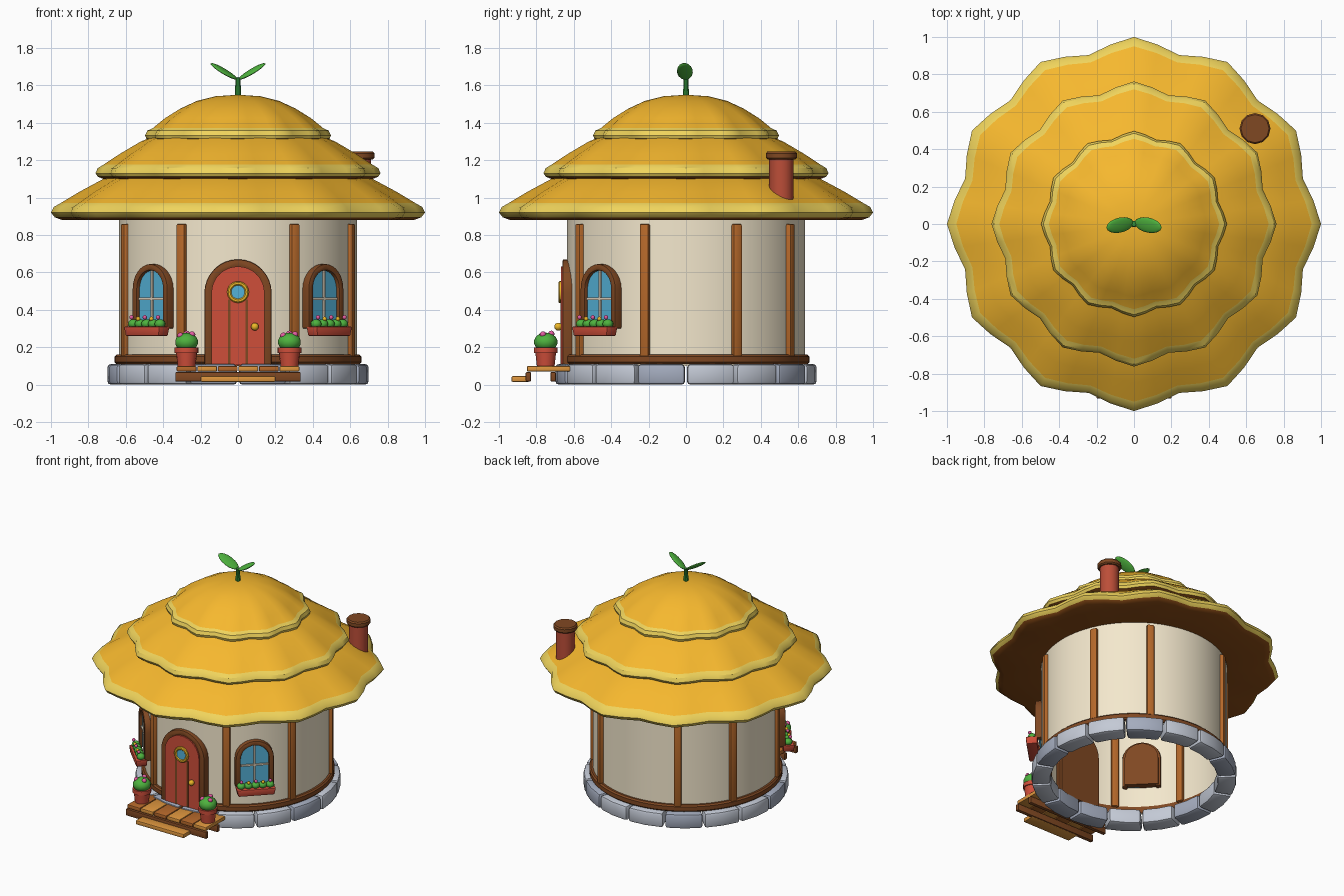
import bpy, bmesh
from math import sin, cos, pi, radians
from mathutils import Matrix, Vector

if "Cube" in bpy.data.objects:
    bpy.data.objects.remove(bpy.data.objects["Cube"])


def lin(c):
    return tuple((v / 255 / 12.92 if v < 10 else ((v / 255 + 0.055) / 1.055) ** 2.4) for v in c) + (1,)


PAL = dict(cream=(244, 232, 205), wood=(181, 104, 42), dark=(128, 72, 34), plank=(222, 150, 62),
           red=(207, 78, 58), brick=(188, 78, 56), thatch=(246, 184, 46), rim=(240, 212, 92),
           under=(140, 76, 22), green=(78, 178, 62), leaf=(52, 150, 58), pink=(226, 92, 160),
           gold=(238, 184, 40), glass=(84, 178, 216), stone_a=(196, 202, 214), stone_b=(164, 172, 190),
           mullion=(226, 212, 190))
MATS = {}
for k, c in PAL.items():
    MATS[k] = bpy.data.materials.new(k)
    MATS[k].diffuse_color = lin(c)


def finish(name, bm, mats, rot=0, bevel=0, angle=35):
    bmesh.ops.recalc_face_normals(bm, faces=bm.faces)
    if bevel:
        sharp = [e for e in bm.edges if len(e.link_faces) == 2 and e.calc_face_angle() > 0.6]
        bmesh.ops.bevel(bm, geom=sharp, offset=bevel, segments=2, profile=0.5, affect='EDGES', clamp_overlap=True)
    bm.transform(Matrix.Rotation(radians(rot), 4, 'Z'))
    me = bpy.data.meshes.new(name)
    bm.to_mesh(me)
    bm.free()
    ob = bpy.data.objects.new(name, me)
    bpy.context.collection.objects.link(ob)
    for m in mats:
        me.materials.append(MATS[m])
    bpy.ops.object.select_all(action='DESELECT')
    ob.select_set(True)
    bpy.context.view_layer.objects.active = ob
    bpy.ops.object.shade_smooth_by_angle(angle=radians(angle))
    return ob


def box(name, c, s, mat, rot=0, bevel=0.006, taper=1):
    bm = bmesh.new()
    bmesh.ops.create_cube(bm, size=1)
    for v in bm.verts:
        k = taper if v.co.z < 0 else 1
        v.co = Vector((v.co.x * s[0] * k + c[0], v.co.y * s[1] * k + c[1], v.co.z * s[2] + c[2]))
    return finish(name, bm, [mat], rot, bevel)


def ball(name, c, s, mat, rot=0, turn=None, seg=14):
    bm = bmesh.new()
    bmesh.ops.create_uvsphere(bm, u_segments=seg, v_segments=max(6, seg * 2 // 3), radius=1)
    bm.transform(Matrix.Translation(c) @ (turn or Matrix()) @ Matrix.Diagonal((*s, 1)))
    return finish(name, bm, [mat], rot, angle=80)


def lathe(name, prof, mats, n=24, at=(0, 0), bands=None, wave=0, angle=35):
    # Revolve (r, z) points; wave scallops the outline with twelve lobes
    bm = bmesh.new()
    top = max(p[0] for p in prof)
    rings = []
    for r, z in prof:
        ring = []
        for i in range(n):
            a = 2 * pi * i / n
            k = r * (1 - wave * (1 - cos(12 * a)) / 2 * (r / top) ** 2)
            ring.append(bm.verts.new((at[0] + k * cos(a), at[1] + k * sin(a), z)))
        rings.append(ring)
    for j in range(len(rings) - 1):
        for i in range(n):
            f = bm.faces.new((rings[j][i], rings[j][(i + 1) % n], rings[j + 1][(i + 1) % n], rings[j + 1][i]))
            f.material_index = bands[j] if bands else 0
    bmesh.ops.remove_doubles(bm, verts=bm.verts, dist=1e-5)
    bmesh.ops.dissolve_degenerate(bm, edges=bm.edges, dist=1e-5)
    return finish(name, bm, mats, angle=angle)


def prism(name, pts, y0, y1, mat, rot=0, bevel=0):
    bm = bmesh.new()
    f = bm.faces.new([bm.verts.new((x, y0, z)) for x, z in pts])
    ext = bmesh.ops.extrude_face_region(bm, geom=[f])['geom']
    bmesh.ops.translate(bm, verts=[v for v in ext if isinstance(v, bmesh.types.BMVert)], vec=(0, y1 - y0, 0))
    return finish(name, bm, [mat], rot, bevel)


def arch(w, z0, zs, n=16):
    return [(w, z0)] + [(w * cos(pi * i / n), zs + w * sin(pi * i / n)) for i in range(n + 1)] + [(-w, z0)]


def arch_ring(w, t, z0, zs):
    return arch(w, z0, zs) + arch(w - t, z0, zs)[::-1]


# Roof tiers
lathe("roof_lower_tier", [(0, .885), (.6, .885), (.94, .88), (.98, .895), (1, .92), (.985, .95), (.95, .97),
      (.85, 1.03), (.72, 1.1), (.5, 1.17)], ["under", "rim", "thatch"], 48, bands=[0, 0, 0, 1, 1, 1, 2, 2, 2], wave=.065)
lathe("roof_middle_tier", [(.5, 1.1), (.72, 1.1), (.75, 1.112), (.762, 1.13), (.75, 1.158), (.72, 1.176),
      (.63, 1.235), (.52, 1.3), (.35, 1.37)], ["under", "rim", "thatch"], 48, bands=[0, 0, 1, 1, 1, 2, 2, 2], wave=.065)
lathe("roof_top_tier", [(.3, 1.305), (.46, 1.305), (.49, 1.315), (.497, 1.333), (.485, 1.358), (.455, 1.372),
      (.39, 1.425), (.31, 1.475), (.22, 1.517), (.12, 1.542), (0, 1.55)], ["under", "rim", "thatch"], 48,
      bands=[0, 0, 1, 1, 1, 2, 2, 2, 2, 2], wave=.065)

# Sprout
lathe("sprout_stem", [(0, 1.52), (.018, 1.52), (.013, 1.64), (0, 1.645)], ["leaf"], 10)
for s in (-1, 1):
    turn = Matrix.Rotation(-s * radians(10), 4, 'Z') @ Matrix.Rotation(-s * radians(30), 4, 'Y') \
        @ Matrix.Rotation(radians(18), 4, 'X')
    ball("sprout_leaf", (s * .075, -.006, 1.675), (.085, .042, .012), "green", turn=turn, seg=16)

# Chimney
lathe("chimney", [(0, .98), (.065, .98), (.065, 1.21), (0, 1.21)], ["brick"], 16, (.647, .51))
lathe("chimney_cap", [(0, 1.205), (.075, 1.205), (.083, 1.213), (.083, 1.237), (.075, 1.246), (0, 1.246)],
      ["dark"], 12, (.647, .51))

# Wall, base band and posts
lathe("wall", [(.635, .1), (.635, .89)], ["cream"], 64)
lathe("base_band", [(.63, .11), (.65, .11), (.66, .12), (.66, .15), (.65, .16), (.63, .16), (.63, .11)], ["dark"], 64)
for a in (28, 70, 115, 150):
    for s in (-1, 1):
        box("wall_post", (0, -.635, .505), (.052, .05, .71), "wood", s * a, .01)

# Foundation stones
for i in range(16):
    bm = bmesh.new()
    h = radians(10.7)
    ang = [-h, 0, h]
    outline = [(.70 * sin(t), -.70 * cos(t)) for t in ang] + [(.57 * sin(t), -.57 * cos(t)) for t in ang[::-1]]
    f = bm.faces.new([bm.verts.new((x, y, 0)) for x, y in outline])
    ext = bmesh.ops.extrude_face_region(bm, geom=[f])['geom']
    bmesh.ops.translate(bm, verts=[v for v in ext if isinstance(v, bmesh.types.BMVert)], vec=(0, 0, .11))
    finish("foundation_stone", bm, ["stone_a" if i % 3 else "stone_b"], 11.25 + 22.5 * i, .018)

# Door
prism("door_backing", arch(.165, .1, .49), -.57, -.64, "dark")
prism("door_frame", arch_ring(.18, .042, .1, .49), -.59, -.66, "dark", 0, .008)
prism("door_panel", arch(.142, .105, .49), -.63, -.668, "red")
for s in (-1, 1):
    box("door_groove", (s * .047, -.668, .28), (.014, .006, .35), "dark", 0, 0)


def disc(name, prof, mat):
    # Revolved part turned to face the front of the door
    ob = lathe(name, prof, [mat], 28)
    ob.data.transform(Matrix.Translation((0, -.665, .495)) @ Matrix.Rotation(pi / 2, 4, 'X'))


disc("porthole_ring", [(.036, 0), (.058, 0), (.058, .012), (.052, .018), (.042, .018), (.036, .012)], "gold")
disc("porthole_glass", [(0, .008), (.04, .008)], "glass")
ball("door_knob", (.09, -.683, .31), (.021, .021, .021), "gold")

# Windows with flower boxes
for rot in (-45, 45):
    prism("window_backing", arch(.115, .31, .515), -.58, -.64, "dark", rot)
    prism("window_frame", arch_ring(.132, .034, .3, .513), -.59, -.668, "dark", rot, .007)
    prism("window_glass", arch(.1, .31, .515), -.62, -.646, "glass", rot)
    box("window_mullion", (0, -.65, .46), (.012, .014, .3), "mullion", rot, 0)
    box("window_crossbar", (0, -.65, .46), (.19, .014, .012), "mullion", rot, 0)
    box("flower_box", (0, -.69, .285), (.27, .08, .05), "red", rot, .006, .92)
    for i in range(5):
        x = -.1 + .05 * i
        ball("box_plant", (x, -.69, .325), (.03, .03, .025), "green", rot, seg=10)
        ball("box_flower", (x, -.705, .352 + .008 * (i % 2 == 0)), (.012, .012, .012),
             "gold" if i % 2 else "pink", rot, seg=8)

# Porch deck and step
for i in range(6):
    box("deck_plank", (-.275 + .11 * i, -.735, .085), (.105, .23, .028), "plank" if i % 2 else "wood", 0, .005)
for y in (-.843, -.71):
    box("deck_beam", (0, y, .042), (.67, .028, .05), "dark", 0, .005)
box("porch_step", (0, -.885, .03), (.4, .095, .03), "plank", 0, .005)

# Potted plants
for s in (-1, 1):
    at = (s * .275, -.75)
    lathe("plant_pot", [(0, .1), (.048, .1), (.056, .17), (.064, .17), (.064, .2), (.05, .2), (0, .195)],
          ["red"], 18, at)
    ball("potted_bush", (*at, .228), (.063, .063, .05), "green")
    for dx, dy, dz in ((-.033, -.02, .262), (.03, -.015, .268), (0, .03, .272)):
        ball("pot_flower", (at[0] + dx, at[1] + dy, dz), (.017, .017, .017), "pink", seg=8)

for m in bpy.data.materials:
    if m.users and not m.is_grease_pencil:
        m.use_nodes = True
        m.node_tree.nodes["Principled BSDF"].inputs["Base Color"].default_value = m.diffuse_color
